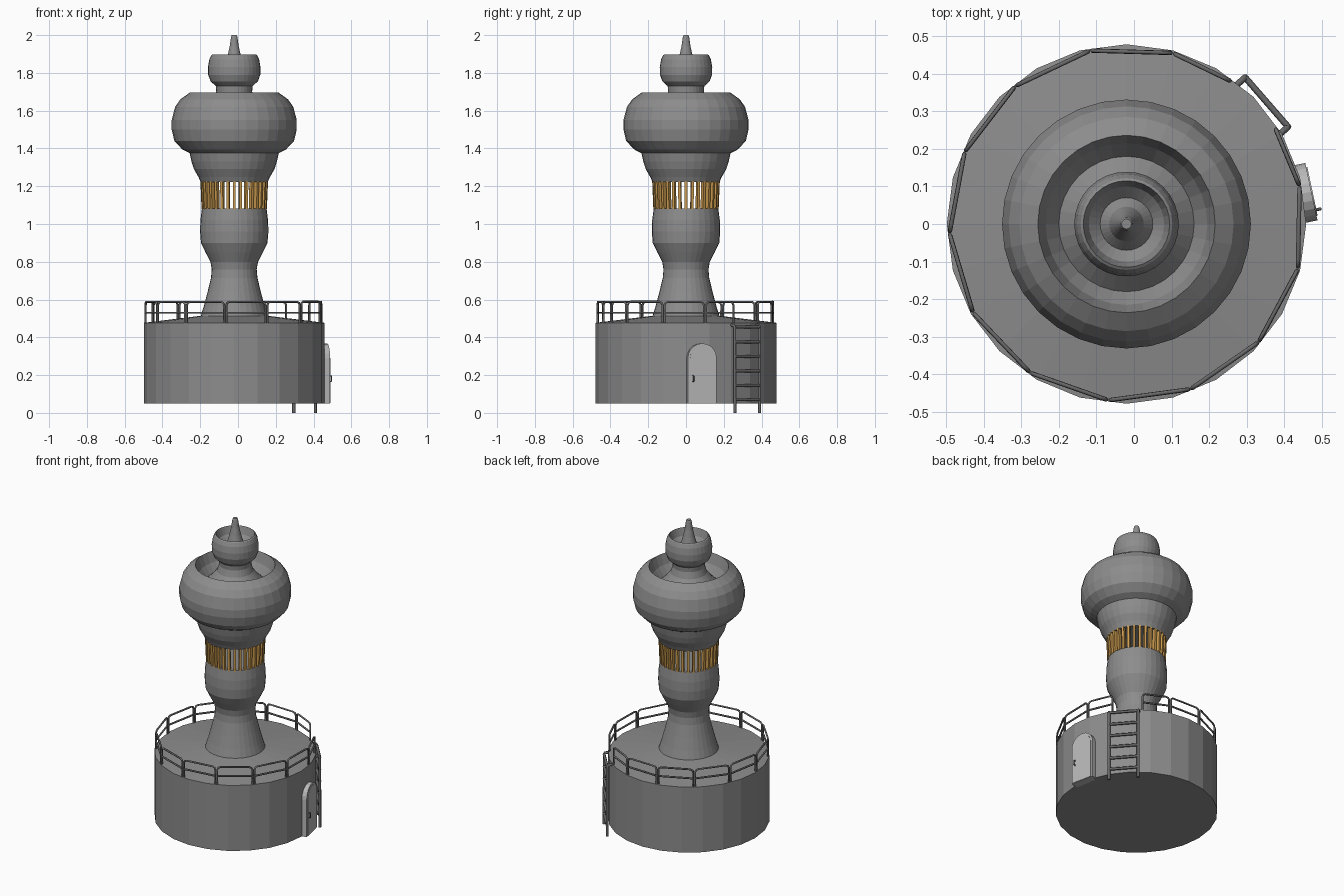
import bpy, bmesh, math
from mathutils import Vector

if "Cube" in bpy.data.objects:
    bpy.data.objects.remove(bpy.data.objects["Cube"])

CX = -0.02          # tower axis


def material(name, r, g, b):
    m = bpy.data.materials.new(name)
    m.diffuse_color = (r, g, b, 1)
    m.use_nodes = True
    m.node_tree.nodes["Principled BSDF"].inputs["Base Color"].default_value = m.diffuse_color
    return m


STONE = material("dark_stone", 0.265, 0.265, 0.265)
IRON = material("iron", 0.14, 0.14, 0.14)
DOOR = material("door_grey", 0.48, 0.48, 0.48)
GOLD = material("gold", 0.62, 0.34, 0.08)


def finish(name, bm, mat):
    bmesh.ops.recalc_face_normals(bm, faces=bm.faces)
    me = bpy.data.meshes.new(name)
    bm.to_mesh(me)
    bm.free()
    ob = bpy.data.objects.new(name, me)
    bpy.context.collection.objects.link(ob)
    me.materials.append(mat)
    return ob


def lathe(name, profile, seg=32):
    """Revolve (radius, z) points about the tower axis; open ends are capped."""
    bm = bmesh.new()
    rings = []
    for r, z in profile:
        rings.append([bm.verts.new((CX + r * math.cos(a), r * math.sin(a), z))
                      for a in (2 * math.pi * i / seg for i in range(seg))])
    for lo, hi in zip(rings, rings[1:]):
        for i in range(seg):
            j = (i + 1) % seg
            bm.faces.new((lo[i], lo[j], hi[j], hi[i]))
    bm.faces.new(rings[0])
    bm.faces.new(rings[-1])
    return finish(name, bm, STONE)


def tubes(name, paths, radius):
    """Sweep a round tube along each path."""
    cu = bpy.data.curves.new(name, 'CURVE')
    cu.dimensions = '3D'
    cu.bevel_depth = radius
    cu.bevel_resolution = 1
    cu.use_fill_caps = True
    cu.materials.append(IRON)
    for pts in paths:
        sp = cu.splines.new('POLY')
        sp.points.add(len(pts) - 1)
        for p, q in zip(sp.points, pts):
            p.co = (*q, 1)
    ob = bpy.data.objects.new(name, cu)
    bpy.context.collection.objects.link(ob)
    bpy.ops.object.select_all(action='DESELECT')
    ob.select_set(True)
    bpy.context.view_layer.objects.active = ob
    bpy.ops.object.convert(target='MESH')
    return ob


def polar(r, deg, z):
    a = math.radians(deg)
    return Vector((CX + r * math.cos(a), r * math.sin(a), z))


def local(deg, out, side, z):
    """Point at distance out along a heading, side along its tangent."""
    a = math.radians(deg)
    return Vector((CX + out * math.cos(a) - side * math.sin(a),
                   out * math.sin(a) + side * math.cos(a), z))


# Drum base with gently coned deck
lathe("base_drum", [(0.478, 0.05), (0.478, 0.477), (0.17, 0.515)], 24)

# Lower column
lathe("lower_column", [(0.178, 0.51), (0.161, 0.565), (0.141, 0.64), (0.123, 0.715),
                       (0.119, 0.76), (0.126, 0.80), (0.152, 0.85), (0.176, 0.90),
                       (0.181, 0.96), (0.179, 1.02), (0.171, 1.083)])

# Upper column, open bowl and flared stem
lathe("upper_bowl", [(0.177, 1.222), (0.19, 1.25), (0.213, 1.29), (0.226, 1.33),
                     (0.236, 1.375), (0.275, 1.395), (0.317, 1.44), (0.331, 1.50),
                     (0.331, 1.55), (0.313, 1.62), (0.285, 1.66), (0.236, 1.695),
                     (0.215, 1.63), (0.18, 1.58), (0.14, 1.62), (0.108, 1.66),
                     (0.095, 1.70), (0.097, 1.73)])

# Small cup on top, hollow, and spire
lathe("top_cup", [(0.097, 1.73), (0.125, 1.755), (0.138, 1.79), (0.139, 1.83),
                  (0.132, 1.87), (0.122, 1.893), (0.115, 1.898), (0.10, 1.85),
                  (0.07, 1.82)])
lathe("spire", [(0.07, 1.82), (0.046, 1.85), (0.034, 1.895), (0.024, 1.94),
                (0.017, 1.99), (0.013, 2.0)])

# Ring of golden slats
bm = bmesh.new()
N = 32
for i in range(N):
    d = 360 * i / N
    vs = [bm.verts.new(local(d, r + o, s, z))
          for r, z in ((0.161, 1.08), (0.167, 1.225))
          for o, s in ((-0.012, -0.007), (0.012, -0.007), (0.012, 0.007), (-0.012, 0.007))]
    for f in ((0, 1, 2, 3), (4, 5, 6, 7), (0, 1, 5, 4), (1, 2, 6, 5), (2, 3, 7, 6), (3, 0, 4, 7)):
        bm.faces.new([vs[k] for k in f])
finish("slat_ring", bm, GOLD)

# Railing sections: rounded hoop plus mid rail, with a gap for the ladder
R, Z0, ZM, Z1, C = 0.470, 0.472, 0.53, 0.588, 0.018
stops = [53.5] + [74.8 + 27.05 * k for k in range(12)] + [393.0]
paths = []
up = Vector((0, 0, 1))
for d0, d1 in zip(stops, stops[1:]):
    a, b = polar(R, d0 + 0.7, 0), polar(R, d1 - 0.7, 0)
    t = (b - a).normalized()
    hoop = [a + up * Z0, a + up * (Z1 - C), a + t * C * 0.3 + up * (Z1 - C * 0.3),
            a + t * C + up * Z1]
    hoop += [b - t * C + up * Z1, b - t * C * 0.3 + up * (Z1 - C * 0.3),
             b + up * (Z1 - C), b + up * Z0]
    paths += [hoop, [a + up * ZM, b + up * ZM]]
tubes("deck_railing", paths, 0.0058)

# Ladder with rails bent in to the deck
LD, LO, LW = 41.0, 0.494, 0.087
rails = [[local(LD, LO, s, 0), local(LD, LO, s, 0.45), local(LD, LO - 0.006, s, 0.462),
          local(LD, 0.458, s, 0.466)] for s in (-LW, LW)]
rungs = [[local(LD, LO, -LW, z), local(LD, LO, LW, z)]
         for z in (0.07, 0.145, 0.222, 0.299, 0.376, 0.455)]
tubes("ladder_rails", rails, 0.0088)
tubes("ladder_rungs", rungs, 0.0085)


def arch(name, deg, mid, half, z0, z1, r_in, r_out):
    """Extruded round-topped slab."""
    n = 10
    zc = z1 - half
    outline = [(-half, z0), (half, z0)]
    outline += [(half * math.cos(math.pi * i / n), zc + half * math.sin(math.pi * i / n))
                for i in range(n + 1)]
    bm = bmesh.new()
    back = [bm.verts.new(local(deg, r_in, mid + s, z)) for s, z in outline]
    front = [bm.verts.new(local(deg, r_out, mid + s, z)) for s, z in outline]
    bm.faces.new(back)
    bm.faces.new(front)
    m = len(outline)
    for i in range(m):
        j = (i + 1) % m
        bm.faces.new((back[i], back[j], front[j], front[i]))
    return finish(name, bm, DOOR)


# Arched door with raised panel and handle
DD, DM = 12.0, -0.018
arch("door_frame", DD, DM, 0.078, 0.05, 0.368, 0.45, 0.499)
arch("door_panel", DD, DM, 0.066, 0.052, 0.354, 0.48, 0.502)
s = DM - 0.050
tubes("door_handle", [[local(DD, 0.496, s, 0.165), local(DD, 0.513, s, 0.168),
                       local(DD, 0.513, s, 0.195), local(DD, 0.496, s, 0.198)]], 0.004)
